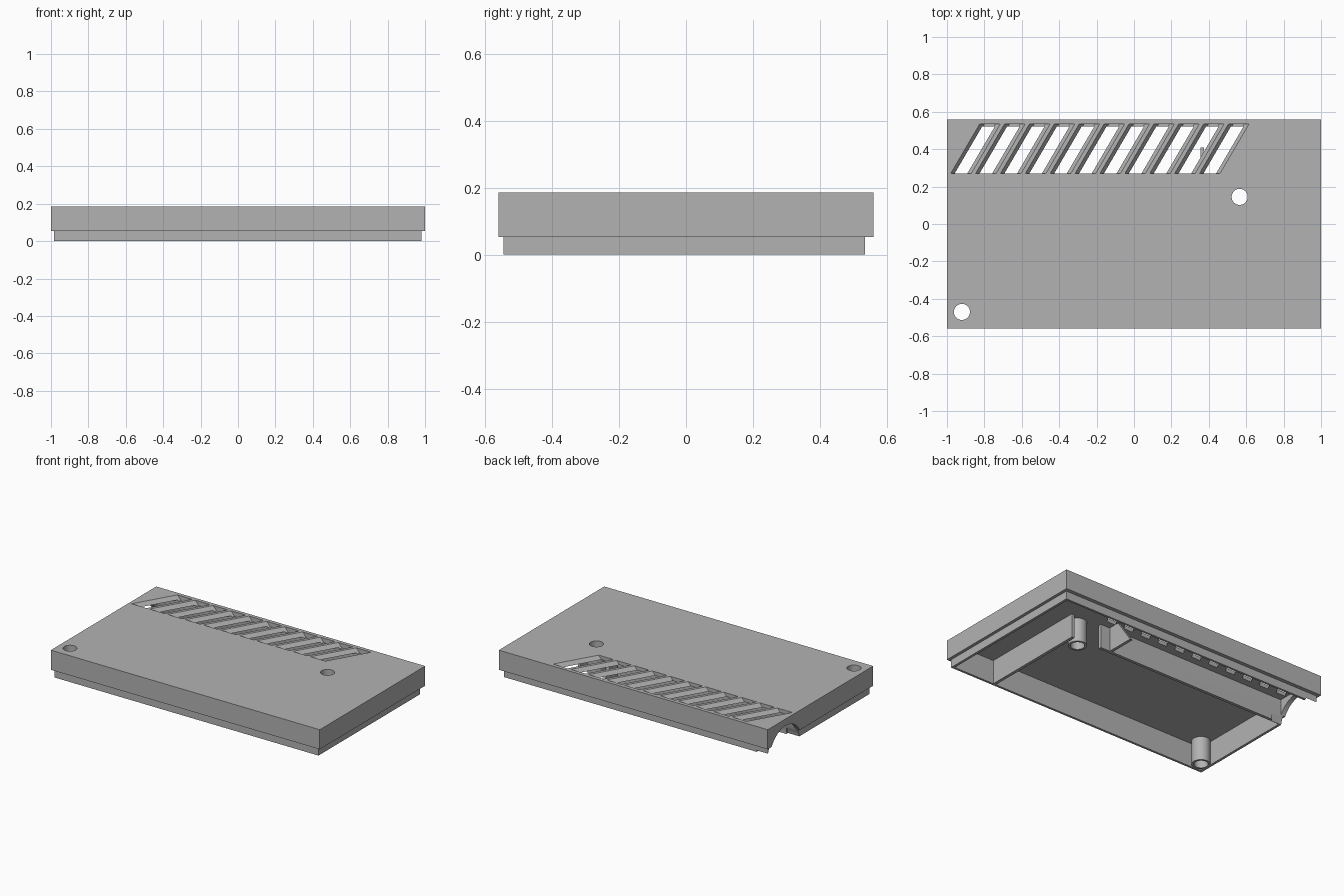
import bpy, bmesh, math
from mathutils import Matrix, Vector

cube = bpy.data.objects.get("Cube")
if cube:
    bpy.data.objects.remove(cube, do_unlink=True)

grey = bpy.data.materials.new("plain_grey")
grey.use_nodes = True
grey.diffuse_color = (0.45, 0.45, 0.45, 1)
grey.node_tree.nodes["Principled BSDF"].inputs["Base Color"].default_value = (0.45, 0.45, 0.45, 1)

TOP, CEILING, STEP = 0.185, 0.16, 0.053


def finish(name, bm):
    bmesh.ops.recalc_face_normals(bm, faces=bm.faces)
    mesh = bpy.data.meshes.new(name)
    bm.to_mesh(mesh)
    bm.free()
    mesh.materials.append(grey)
    obj = bpy.data.objects.new(name, mesh)
    bpy.context.collection.objects.link(obj)
    return obj


def loft(bm, loops):
    """Skin matching closed loops and cap both ends."""
    rings = [[bm.verts.new(p) for p in loop] for loop in loops]
    n = len(rings[0])
    for a, b in zip(rings, rings[1:]):
        for i in range(n):
            j = (i + 1) % n
            bm.faces.new((a[i], a[j], b[j], b[i]))
    bm.faces.new(rings[0])
    bm.faces.new(rings[-1])


def rect(x0, x1, y0, y1, z):
    return [(x0, y0, z), (x1, y0, z), (x1, y1, z), (x0, y1, z)]


def block(name, x0, x1, y0, y1, z0, z1):
    bm = bmesh.new()
    loft(bm, [rect(x0, x1, y0, y1, z0), rect(x0, x1, y0, y1, z1)])
    return finish(name, bm)


def cylinder(name, radius, depth, centre, along_x=False):
    bm = bmesh.new()
    turn = Matrix.Rotation(math.pi / 2, 4, "Y") if along_x else Matrix()
    bmesh.ops.create_cone(bm, cap_ends=True, segments=48, radius1=radius, radius2=radius,
                          depth=depth, matrix=Matrix.Translation(centre) @ turn)
    return finish(name, bm)


def cut(obj, *cutters):
    for cutter in cutters:
        mod = obj.modifiers.new("cut", "BOOLEAN")
        mod.operation = "DIFFERENCE"
        mod.solver = "EXACT"
        mod.object = cutter
        bpy.context.view_layer.objects.active = obj
        bpy.ops.object.modifier_apply(modifier=mod.name)


# Hollow lid with a stepped lip around its open underside
bm = bmesh.new()
inner = (-0.968, 0.963, -0.53, 0.52)
lip = (-0.985, 0.98, -0.545, 0.535)
outer = (-1, 1, -0.56, 0.56)
loft(bm, [rect(*inner, CEILING), rect(*inner, 0), rect(*lip, 0), rect(*lip, STEP),
          rect(*outer, STEP), rect(*outer, TOP)])
shell = finish("lid_shell", bm)

# Slanted vent slots with bevelled long sides
bm = bmesh.new()
for k in range(11):
    x = -0.98 + 0.133 * k
    loops = []
    for z in (CEILING - 0.006, TOP + 0.01):
        inset = (TOP - z) * 0.85
        loops.append([(x + inset, 0.27, z), (x + 0.11 - inset, 0.27, z),
                      (x + 0.265 - inset, 0.535, z), (x + 0.155 + inset, 0.535, z)])
    loft(bm, loops)
slots = finish("slot_cutter", bm)

# Cable opening in the side wall
cable = cylinder("cable_cutter", 0.17, 0.2, (-1, 0.37, -0.03), along_x=True)

# Dividing walls inside
side_wall = block("side_divider", 0.64, 0.66, -0.535, 0.205, 0, CEILING + 0.004)
long_wall = block("long_divider", -0.975, 0.445, 0.2, 0.22, 0, CEILING + 0.004)

# Sloped brace beside the long divider
bm = bmesh.new()
profile = ((0.21, 0), (0.41, 0), (0.295, CEILING + 0.004), (0.21, CEILING + 0.004))
loft(bm, [[(x, y, z) for y, z in profile] for x in (0.355, 0.375)])
finish("divider_brace", bm)

# Hollow screw posts
cutters = [slots, cable]
for name, x, y in (("rear_post", 0.565, 0.145), ("front_post", -0.92, -0.47)):
    post = cylinder(name, 0.057, CEILING + 0.004, (x, y, (CEILING + 0.004) / 2))
    hole = cylinder("hole_cutter", 0.043, 0.6, (x, y, 0.1))
    cut(post, hole)
    cutters.append(hole)

cut(shell, *cutters)
cut(long_wall, cable)
for cutter in cutters:
    bpy.data.objects.remove(cutter, do_unlink=True)

# Smooth the round surfaces while keeping edges sharp
for obj in bpy.context.scene.objects:
    obj.select_set(obj.type == "MESH")
bpy.ops.object.shade_smooth_by_angle(angle=math.radians(30))
